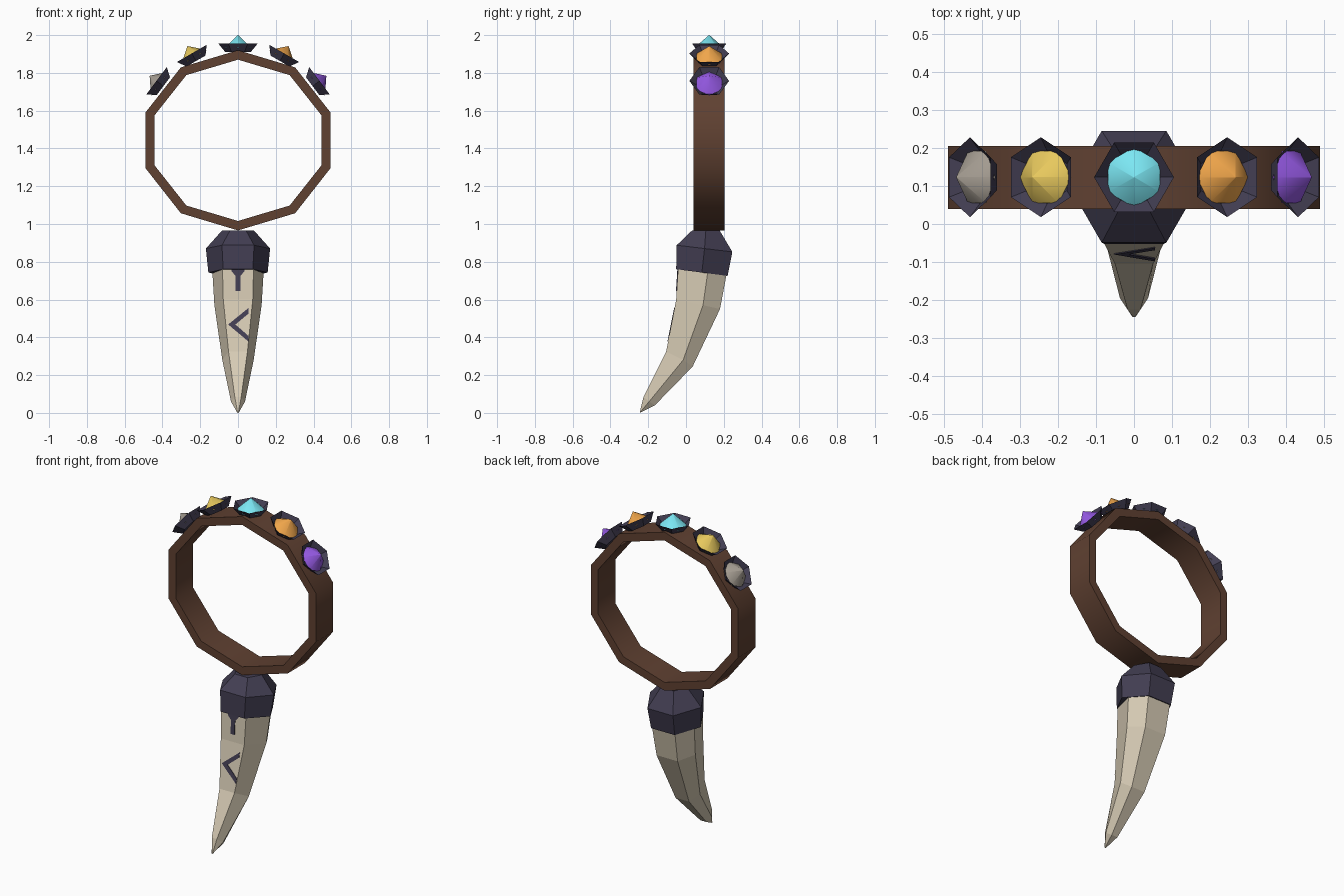
import bpy, bmesh
from math import sin, cos, radians, pi
from mathutils import Matrix

if "Cube" in bpy.data.objects:
    bpy.data.objects.remove(bpy.data.objects["Cube"])


def material(name, rgb):
    m = bpy.data.materials.new(name)
    m.diffuse_color = (*rgb, 1)
    m.use_nodes = True
    m.node_tree.nodes["Principled BSDF"].inputs["Base Color"].default_value = m.diffuse_color
    return m


LEATHER = material("leather", (0.115, 0.052, 0.031))
METAL = material("dark_metal", (0.055, 0.048, 0.085))
IVORY = material("ivory", (0.68, 0.60, 0.46))


def loft(name, rings, mat, closed=False, matrix=None, smooth=None):
    """Skin equal-length rings; cap the ends unless the loop is closed."""
    bm = bmesh.new()
    rows = [[bm.verts.new(p) for p in r] for r in rings]
    pairs = list(zip(rows, rows[1:]))
    if closed:
        pairs.append((rows[-1], rows[0]))
    else:
        bm.faces.new(rows[0])
        bm.faces.new(rows[-1])
    n = len(rows[0])
    for a, b in pairs:
        for i in range(n):
            j = (i + 1) % n
            bm.faces.new((a[i], a[j], b[j], b[i]))
    bmesh.ops.remove_doubles(bm, verts=bm.verts, dist=1e-4)
    bmesh.ops.recalc_face_normals(bm, faces=bm.faces)
    me = bpy.data.meshes.new(name)
    bm.to_mesh(me)
    bm.free()
    if smooth:
        me.shade_smooth()
        me.set_sharp_from_angle(angle=radians(smooth))
    me.materials.append(mat)
    ob = bpy.data.objects.new(name, me)
    bpy.context.collection.objects.link(ob)
    if matrix:
        ob.matrix_world = matrix
    return ob


def hexagon(r, z, turn=0.0, y=0.0, slope=0.0):
    pts = []
    for i in range(6):
        a = turn + i * pi / 3
        pts.append((r * cos(a), y + r * sin(a), z + slope * r * sin(a)))
    return pts


# Ten-sided leather band
def band_ring(k):
    a = pi / 2 + k * pi / 5
    c, s = cos(a), sin(a)
    return [(rx * c, y, 1.443 + rz * s)
            for rx, rz, y in ((0.515, 0.477, 0.04), (0.515, 0.477, 0.205),
                              (0.465, 0.427, 0.205), (0.465, 0.427, 0.04))]


loft("band", [band_ring(k) for k in range(10)], LEATHER, closed=True, smooth=40)

# Gems in flared hexagonal cups: x, z, tilt, turn, colour
GEMS = [
    ("grey", -0.395, 1.73, -53, 30, (0.38, 0.34, 0.29)),
    ("yellow", -0.222, 1.863, -30, 30, (0.80, 0.58, 0.11)),
    ("cyan", 0.0, 1.91, 0, 0, (0.20, 0.80, 0.90)),
    ("orange", 0.222, 1.863, 30, 30, (0.87, 0.38, 0.07)),
    ("purple", 0.395, 1.73, 53, 30, (0.30, 0.10, 0.77)),
]
for label, x, z, tilt, turn, rgb in GEMS:
    mat = Matrix.Translation((x, 0.123, z)) @ Matrix.Rotation(radians(tilt), 4, 'Y')
    t = radians(turn)
    loft(label + "_gem_setting",
         [hexagon(0.067, 0, t), hexagon(0.105, 0.046, t), hexagon(0.07, 0.014, t)],
         METAL, matrix=mat)
    g = t + pi / 6
    loft(label + "_gem", [hexagon(0.079, 0.022, g), hexagon(0.0015, 0.09, g)],
         material(label + "_stone", rgb), matrix=mat, smooth=100)


# Curved six-sided fang: each section is front, widest and back (half width, y, z)
def fang_ring(f, m, b):
    half = [f, m, b]
    return half + [(-x, y, z) for x, y, z in reversed(half)]


loft("fang", [
    fang_ring((0.085, -0.035, 0.87), (0.142, 0.13, 0.85), (0.08, 0.235, 0.84)),
    fang_ring((0.078, -0.052, 0.60), (0.125, 0.09, 0.57), (0.07, 0.18, 0.55)),
    fang_ring((0.05, -0.105, 0.325), (0.083, -0.015, 0.28), (0.045, 0.035, 0.245)),
    fang_ring((0.017, -0.225, 0.085), (0.037, -0.195, 0.06), (0.02, -0.165, 0.04)),
    fang_ring((0.002, -0.245, 0.002), (0.004, -0.2445, 0.001), (0.002, -0.244, 0.0)),
], IVORY)

# Metal cap joining fang and band
loft("fang_cap", [
    hexagon(0.157, 0.743, y=0.084, slope=-0.13),
    hexagon(0.17, 0.87, y=0.098, slope=-0.12),
    hexagon(0.085, 0.965, y=0.105),
], METAL)


# Inlays lying on the front of the fang
def inlay(name, outline, y0, z0, slope):
    loft(name, [[(x, y0 + slope * (z - z0) + d, z) for x, z in outline]
                for d in (-0.004, 0.02)], METAL)


inlay("chevron_inlay",
      [(-0.052, 0.468), (0.055, 0.555), (0.055, 0.525), (-0.014, 0.468),
       (0.055, 0.408), (0.055, 0.378)], -0.076, 0.47, 0.2)
drip = [(0.037, 0.775), (0.034, 0.75), (0.013, 0.725), (0.013, 0.645)]
inlay("cap_drip", drip + [(-x, z) for x, z in reversed(drip)], -0.05, 0.63, 0.063)
